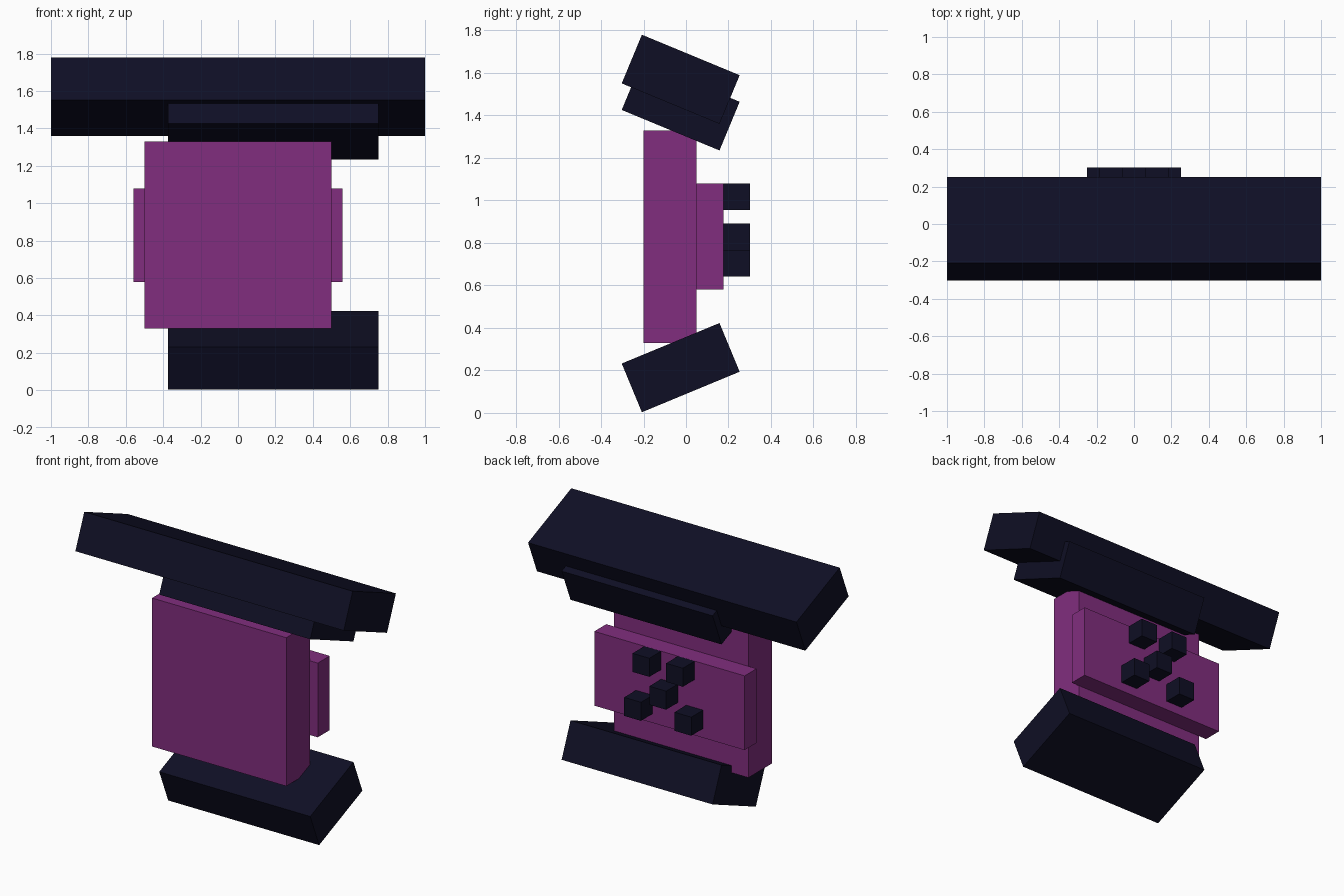
import bpy, math

if "Cube" in bpy.data.objects:
    bpy.data.objects.remove(bpy.data.objects["Cube"])


def material(name, rgb):
    m = bpy.data.materials.new(name)
    m.diffuse_color = (*rgb, 1.0)
    m.use_nodes = True
    m.node_tree.nodes["Principled BSDF"].inputs["Base Color"].default_value = m.diffuse_color
    return m


purple = material("purple", (0.22, 0.027, 0.21))
navy = material("dark navy", (0.0047, 0.0047, 0.018))


def box(name, center, size, mat, tilt=0.0):
    """Box of the given size, tilted about x in degrees."""
    bpy.ops.mesh.primitive_cube_add(size=1, location=center)
    ob = bpy.context.object
    ob.name = name
    ob.scale = size
    bpy.ops.object.transform_apply(location=False, rotation=False, scale=True)
    ob.rotation_euler.x = math.radians(tilt)
    ob.data.materials.append(mat)
    return ob


# Upright body and the panel behind it
box("body", (0, -0.075, 0.83), (1.0, 0.25, 1.0), purple)
box("back_panel", (0, 0.1125, 0.83), (1.12, 0.127, 0.5), purple)

# Tilted slabs above and below
box("top_slab", (0, -0.025, 1.57), (2.0, 0.498, 0.248), navy, -22.5)
box("under_slab", (0.1875, -0.025, 1.445), (1.125, 0.498, 0.248), navy, -22.5)
box("base_slab", (0.1875, -0.025, 0.213), (1.125, 0.498, 0.248), navy, 22.5)

# Small cubes on the back panel
for i, (x, z) in enumerate([(0.125, 1.017), (-0.125, 1.017), (0, 0.829),
                            (0.1875, 0.704), (-0.1875, 0.704)]):
    box(f"button_{i + 1}", (x, 0.2385, z), (0.125, 0.125, 0.125), navy)
